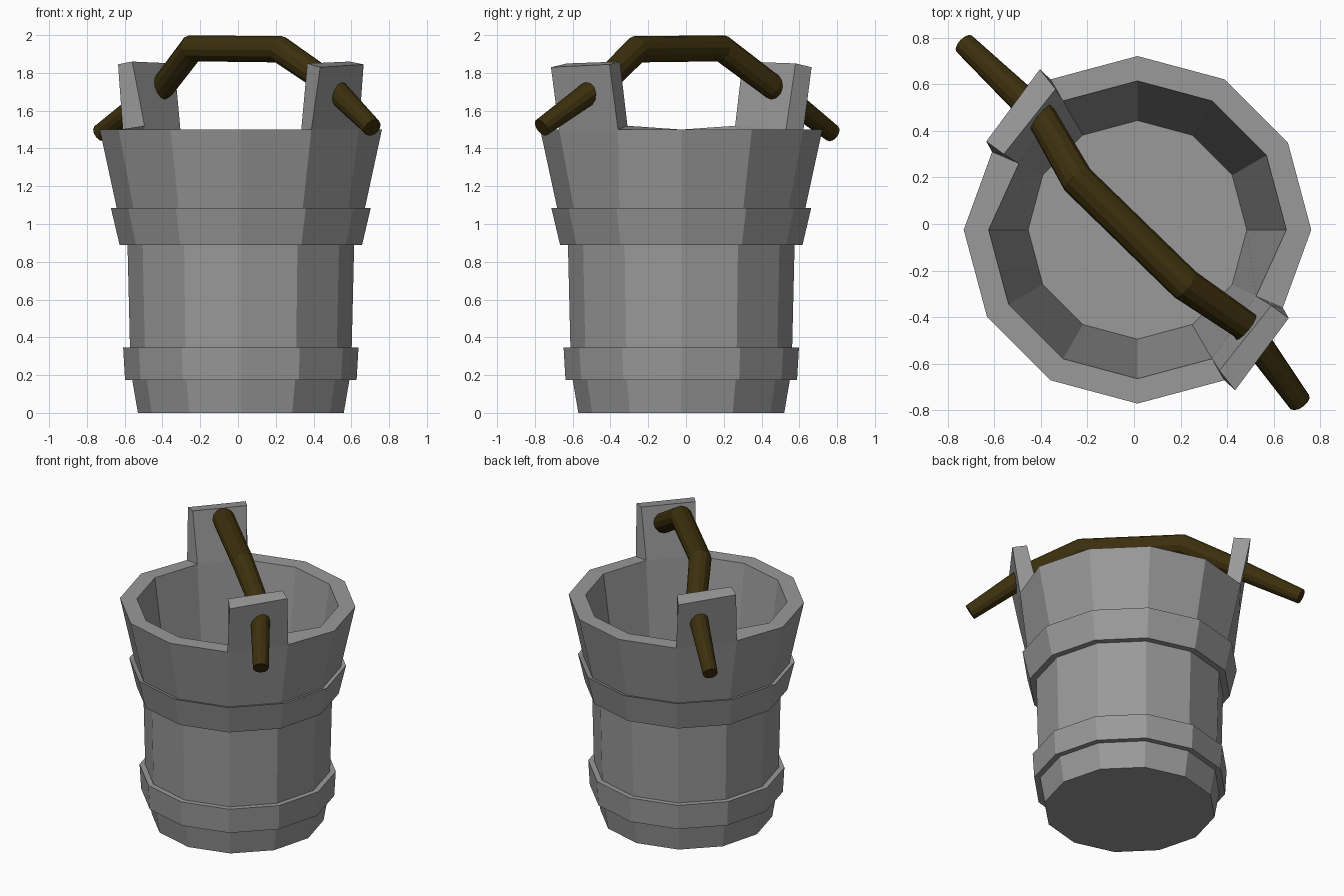
import bpy, bmesh, math
from mathutils import Vector, Matrix

if "Cube" in bpy.data.objects:
    bpy.data.objects.remove(bpy.data.objects["Cube"])

SIDES = 12
CENTRE = Vector((0.015, -0.025, 0))


def material(name, colour):
    mat = bpy.data.materials.new(name)
    mat.diffuse_color = (*colour, 1)
    mat.use_nodes = True
    mat.node_tree.nodes["Principled BSDF"].inputs["Base Color"].default_value = mat.diffuse_color
    return mat


# Bucket: one turned profile (radius, height), from the base up the outside,
# over both hoops and the rim, then down the inside to the floor
profile = [
    (0.545, 0.0), (0.575, 0.175),
    (0.613, 0.175), (0.623, 0.345), (0.587, 0.345),      # lower hoop
    (0.60, 0.89),
    (0.642, 0.89), (0.688, 1.085), (0.655, 1.075),       # upper hoop
    (0.747, 1.5), (0.64, 1.5),                           # rim
    (0.47, 0.25),                                        # inside floor
]
RIM = 9   # profile segment that forms the rim

bm = bmesh.new()
rings = []
for r, z in profile:
    rings.append([bm.verts.new(CENTRE + Vector((r * math.cos(a), r * math.sin(a), z)))
                  for a in (2 * math.pi * i / SIDES for i in range(SIDES))])
rim_faces = []
for j in range(len(rings) - 1):
    for i in range(SIDES):
        k = (i + 1) % SIDES
        f = bm.faces.new((rings[j][i], rings[j][k], rings[j + 1][k], rings[j + 1][i]))
        if j == RIM:
            rim_faces.append(f)
bm.faces.new(list(reversed(rings[0])))
bm.faces.new(rings[-1])

# Lugs: two opposite rim faces pulled up and leaned outwards.
# Corners: outer left, outer right, inner right, inner left
lug_top = [(0.435, -0.715, 1.83), (0.665, -0.405, 1.845),
           (0.59, -0.35, 1.86), (0.367, -0.63, 1.85)]
lug_base = [None, (0.64, -0.36, 1.5), (0.525, -0.31, 1.52), None]
for index, turn in ((10, 0.0), (4, math.pi)):
    rot = Matrix.Translation(CENTRE) @ Matrix.Rotation(turn, 4, 'Z') @ Matrix.Translation(-CENTRE)
    nxt = (index + 1) % SIDES
    base = [rings[RIM][index], rings[RIM][nxt], rings[RIM + 1][nxt], rings[RIM + 1][index]]
    top = [bm.verts.new(rot @ Vector(p)) for p in lug_top]
    bm.faces.remove(rim_faces[index])
    for i in range(4):
        k = (i + 1) % 4
        bm.faces.new((base[i], base[k], top[k], top[i]))
    bm.faces.new(top)
    for v, p in zip(base, lug_base):
        if p:
            v.co = rot @ Vector(p)

bmesh.ops.recalc_face_normals(bm, faces=bm.faces)
mesh = bpy.data.meshes.new("bucket")
bm.to_mesh(mesh)
bm.free()
mesh.materials.append(material("dark_grey", (0.32, 0.32, 0.32)))
bpy.context.collection.objects.link(bpy.data.objects.new("bucket", mesh))

# Handle: tapered round bent stick through both lugs (x, y, z, radius)
path = [(-0.73, 0.775, 1.48, 0.048), (-0.395, 0.455, 1.73, 0.066),
        (-0.243, 0.19, 1.93, 0.072), (0.22, -0.26, 1.925, 0.072),
        (0.475, -0.435, 1.75, 0.066), (0.712, -0.765, 1.51, 0.05)]
curve = bpy.data.curves.new("handle", 'CURVE')
curve.dimensions = '3D'
curve.bevel_depth = 1.0
curve.bevel_resolution = 4
curve.use_fill_caps = True
spline = curve.splines.new('POLY')
spline.points.add(len(path) - 1)
spline.use_smooth = False
for pt, (x, y, z, r) in zip(spline.points, path):
    pt.co = (x, y, z, 1)
    pt.radius = r
handle = bpy.data.objects.new("handle", curve)
bpy.context.collection.objects.link(handle)
curve.materials.append(material("dark_wood", (0.045, 0.029, 0.004)))

bpy.context.view_layer.objects.active = handle
handle.select_set(True)
bpy.ops.object.convert(target='MESH')
